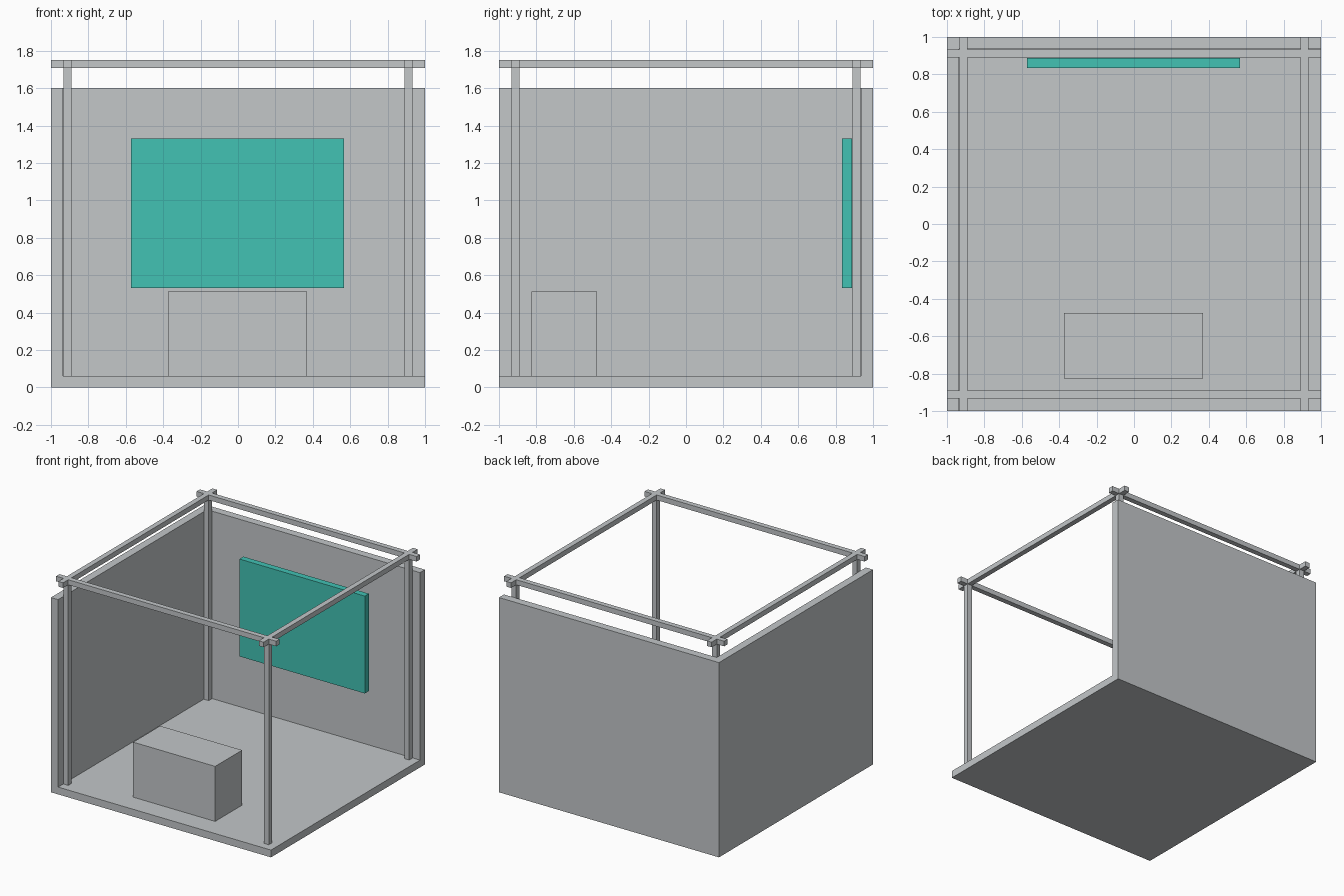
import bpy
import bmesh
from mathutils import Matrix

if "Cube" in bpy.data.objects:
    bpy.data.objects.remove(bpy.data.objects["Cube"])


def make_material(name, rgb):
    mat = bpy.data.materials.new(name)
    mat.diffuse_color = (*rgb, 1.0)
    mat.use_nodes = True
    mat.node_tree.nodes["Principled BSDF"].inputs["Base Color"].default_value = mat.diffuse_color
    return mat


GREY = make_material("light_grey", (0.546, 0.571, 0.584))
TEAL = make_material("teal", (0.054, 0.539, 0.456))


def box(name, x, y, z, mat=GREY):
    """Axis-aligned box from (min, max) ranges."""
    spans = (x, y, z)
    bm = bmesh.new()
    size = Matrix.Diagonal([b - a for a, b in spans] + [1.0])
    bmesh.ops.create_cube(bm, size=1.0, matrix=size)
    mesh = bpy.data.meshes.new(name)
    bm.to_mesh(mesh)
    bm.free()
    mesh.materials.append(mat)
    obj = bpy.data.objects.new(name, mesh)
    obj.location = [(a + b) / 2 for a, b in spans]
    bpy.context.collection.objects.link(obj)
    return obj


FLOOR = 0.06            # floor thickness
WALL = 0.065            # wall thickness
WALL_TOP = 1.6
IN, OUT = 0.89, 0.933   # inner and outer faces of posts and rails
RAIL = (1.708, 1.75)    # rail height range

# Floor and the two walls (back and left)
box("floor", (-1, 1), (-1, 1), (0, FLOOR))
box("back_wall", (-1, 1), (1 - WALL, 1), (FLOOR, WALL_TOP))
box("left_wall", (-1, -1 + WALL), (-1, 1 - WALL), (FLOOR, WALL_TOP))


def side_span(s):
    return (IN, OUT) if s > 0 else (-OUT, -IN)


# Frame: corner posts, and rails crossing flush at the corners
for sx, side in ((-1, "left"), (1, "right")):
    for sy, end in ((-1, "front"), (1, "back")):
        box(f"{end}_{side}_post", side_span(sx), side_span(sy), (FLOOR, RAIL[0]))
        stub = (OUT, 1) if sy > 0 else (-1, -OUT)
        box(f"{end}_{side}_rail_end", side_span(sx), stub, RAIL)
    box(f"{side}_rail", side_span(sx), (-IN, IN), RAIL)

for sy, end in ((-1, "front"), (1, "back")):
    box(f"{end}_rail", (-1, 1), side_span(sy), RAIL)

# Hanging screen and front counter
box("screen_panel", (-0.572, 0.568), (0.835, 0.887), (0.53, 1.33), TEAL)
box("counter", (-0.375, 0.37), (-0.825, -0.475), (FLOOR, 0.512))
